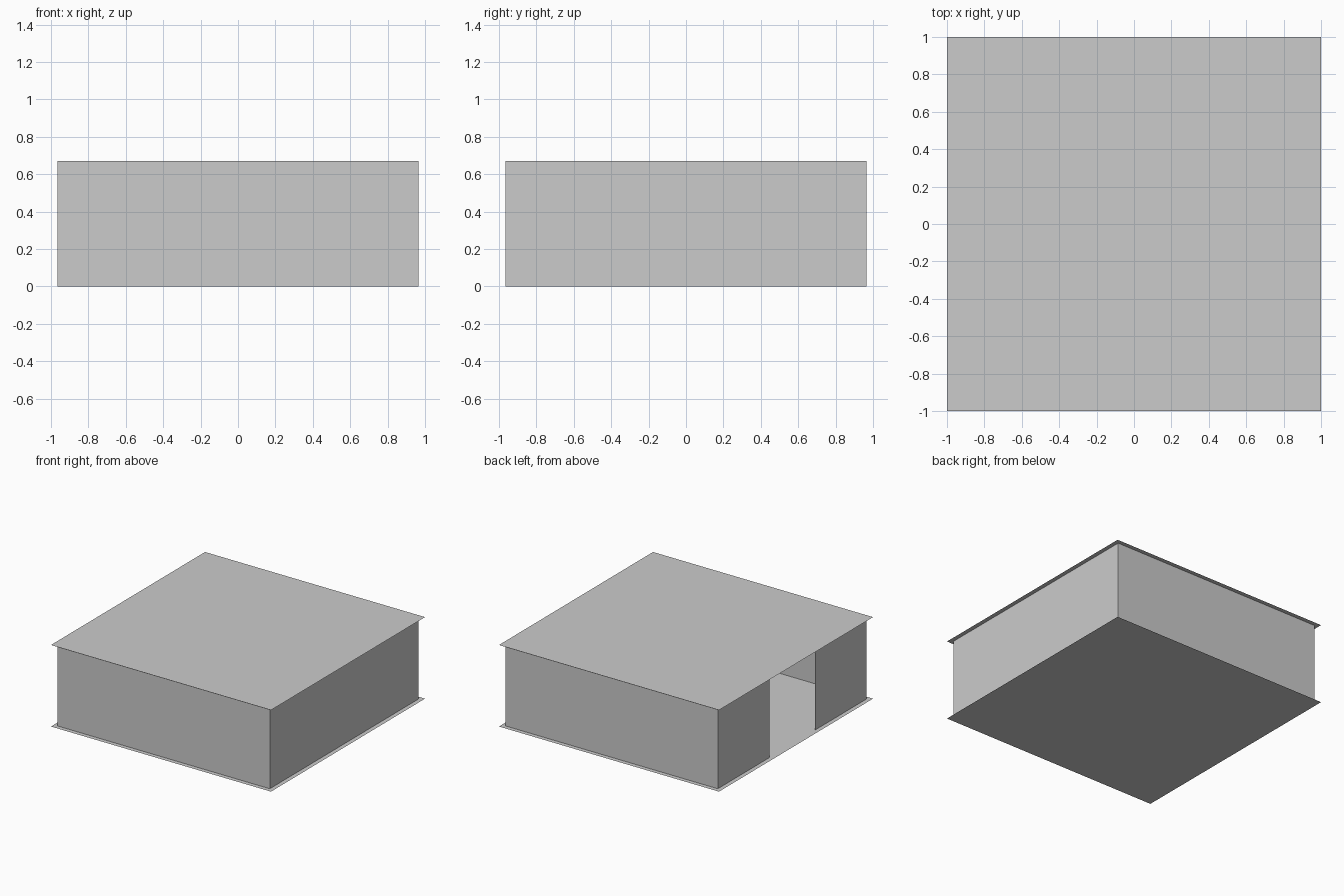
import bpy

if "Cube" in bpy.data.objects:
    bpy.data.objects.remove(bpy.data.objects["Cube"])

HEIGHT = 0.67   # room height
WALL = 0.965    # wall sheet distance from centre
DOOR = 0.295    # half width of the open doorway on the left side
EPS = 0.001


def make_object(name, verts, faces):
    mesh = bpy.data.meshes.new(name)
    mesh.from_pydata(verts, [], faces)
    mesh.update()
    obj = bpy.data.objects.new(name, mesh)
    bpy.context.collection.objects.link(obj)
    return obj


def sheet(name, z, up):
    v = [(-1, -1, z), (1, -1, z), (1, 1, z), (-1, 1, z)]
    return make_object(name, v, [(0, 1, 2, 3) if up else (3, 2, 1, 0)])


def path(s, z):
    # square loop at half-size s, broken by the doorway
    pts = [(-s, -DOOR), (-s, -s), (s, -s), (s, s), (-s, s), (-s, DOOR)]
    return [(x, y, z) for x, y in pts]


def strip(name, lower, upper):
    # band of faces between two (half-size, height) rails
    n = 6
    faces = [(i, i + 1, n + i + 1, n + i) for i in range(n - 1)]
    return make_object(name, path(*lower) + path(*upper), faces)


# Floor and ceiling sheets
sheet("floor", 0, False)
sheet("ceiling", HEIGHT, True)

# Thin walls wrapping round to the doorway
strip("walls", (WALL, 0), (WALL, HEIGHT))

# Flat tracks along the foot and head of the walls
strip("floor_track", (0.99, EPS), (0.94, EPS))
strip("ceiling_track", (0.94, HEIGHT - EPS), (0.99, HEIGHT - EPS))
